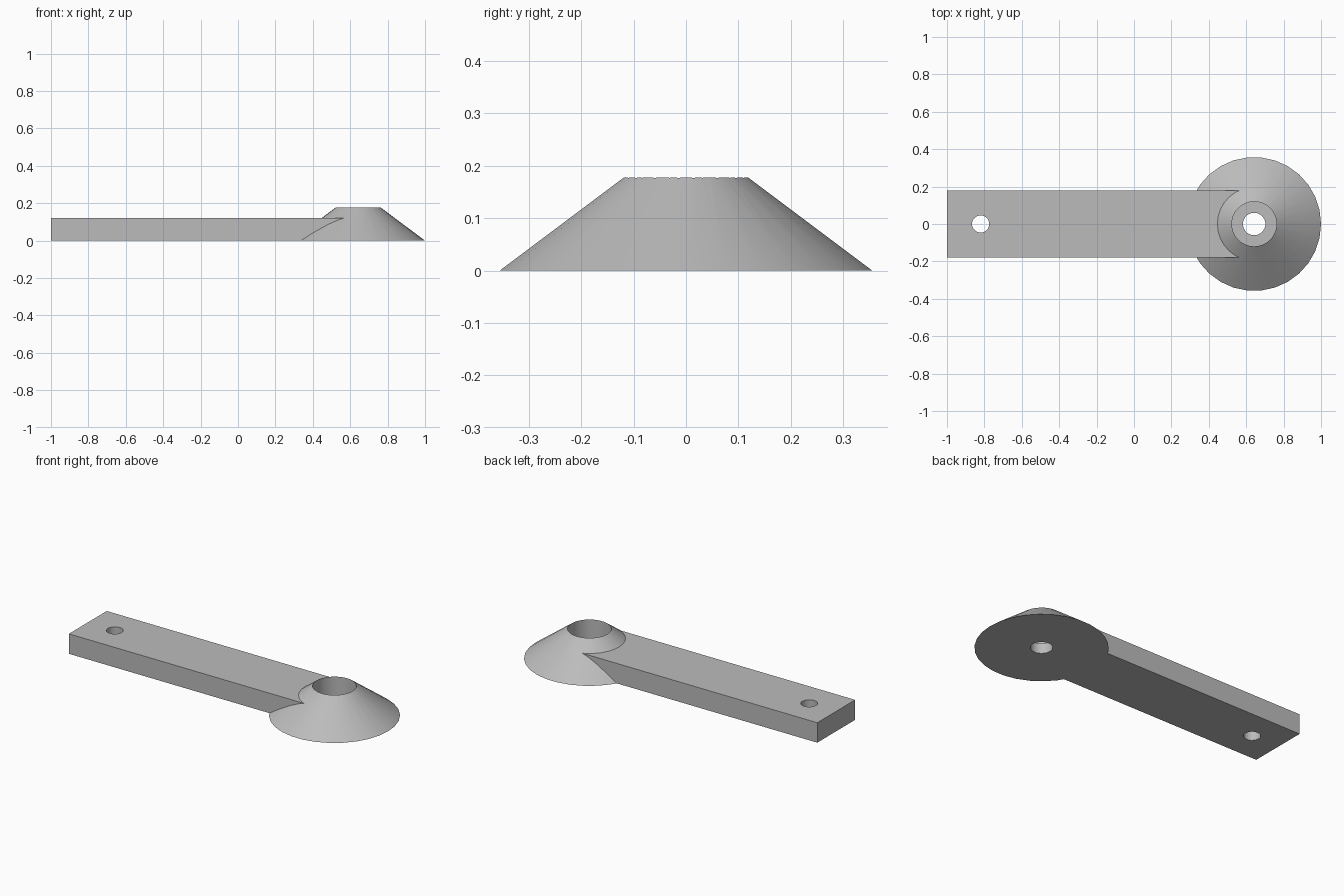
import bpy
import math

if "Cube" in bpy.data.objects:
    bpy.data.objects.remove(bpy.data.objects["Cube"], do_unlink=True)

HUB_X, HUB_R, RIM_R, HUB_H = 0.6425, 0.3575, 0.119, 0.178
ARM_W, ARM_H = 0.36, 0.12

grey = bpy.data.materials.new("plain grey")
grey.use_nodes = True
grey.diffuse_color = (0.5, 0.5, 0.5, 1)
grey.node_tree.nodes["Principled BSDF"].inputs["Base Color"].default_value = (0.5, 0.5, 0.5, 1)


def cone(name, x, r1, r2, z0, z1, sides):
    """Upright cone or cylinder with a corner on +x."""
    bpy.ops.mesh.primitive_cone_add(
        vertices=sides, radius1=r1, radius2=r2, depth=z1 - z0,
        location=(x, 0, (z0 + z1) / 2), rotation=(0, 0, math.pi / 2))
    ob = bpy.context.object
    ob.name = name
    return ob


def combine(target, tool, operation):
    """Apply a boolean and remove the tool."""
    tool.hide_render = True
    mod = target.modifiers.new(operation.lower(), "BOOLEAN")
    mod.operation = operation
    mod.solver = "EXACT"
    mod.object = tool
    bpy.ops.object.select_all(action="DESELECT")
    target.select_set(True)
    bpy.context.view_layer.objects.active = target
    bpy.ops.object.modifier_apply(modifier=mod.name)
    bpy.data.objects.remove(tool, do_unlink=True)


# Conical hub
body = cone("arm_with_conical_hub", HUB_X, HUB_R, RIM_R, 0, HUB_H, 30)

# Flat arm running into the hub
bpy.ops.mesh.primitive_cube_add(size=1, location=((HUB_X - 1) / 2, 0, ARM_H / 2))
arm = bpy.context.object
arm.name = "arm"
arm.scale = (HUB_X + 1, ARM_W, ARM_H)
bpy.ops.object.transform_apply(location=False, rotation=False, scale=True)
combine(body, arm, "UNION")

# Wide socket in the hub, its through hole, and the hole at the arm's end
for name, x, r, floor, sides in (("socket_cutter", HUB_X, 0.1195, 0.06, 48),
                                 ("hub_hole_cutter", HUB_X, 0.06, -0.1, 30),
                                 ("arm_hole_cutter", -0.82, 0.046, -0.1, 30)):
    combine(body, cone(name, x, r, r, floor, 0.3, sides), "DIFFERENCE")

body.data.materials.clear()
body.data.materials.append(grey)
bpy.ops.object.shade_smooth_by_angle(angle=math.radians(30))
